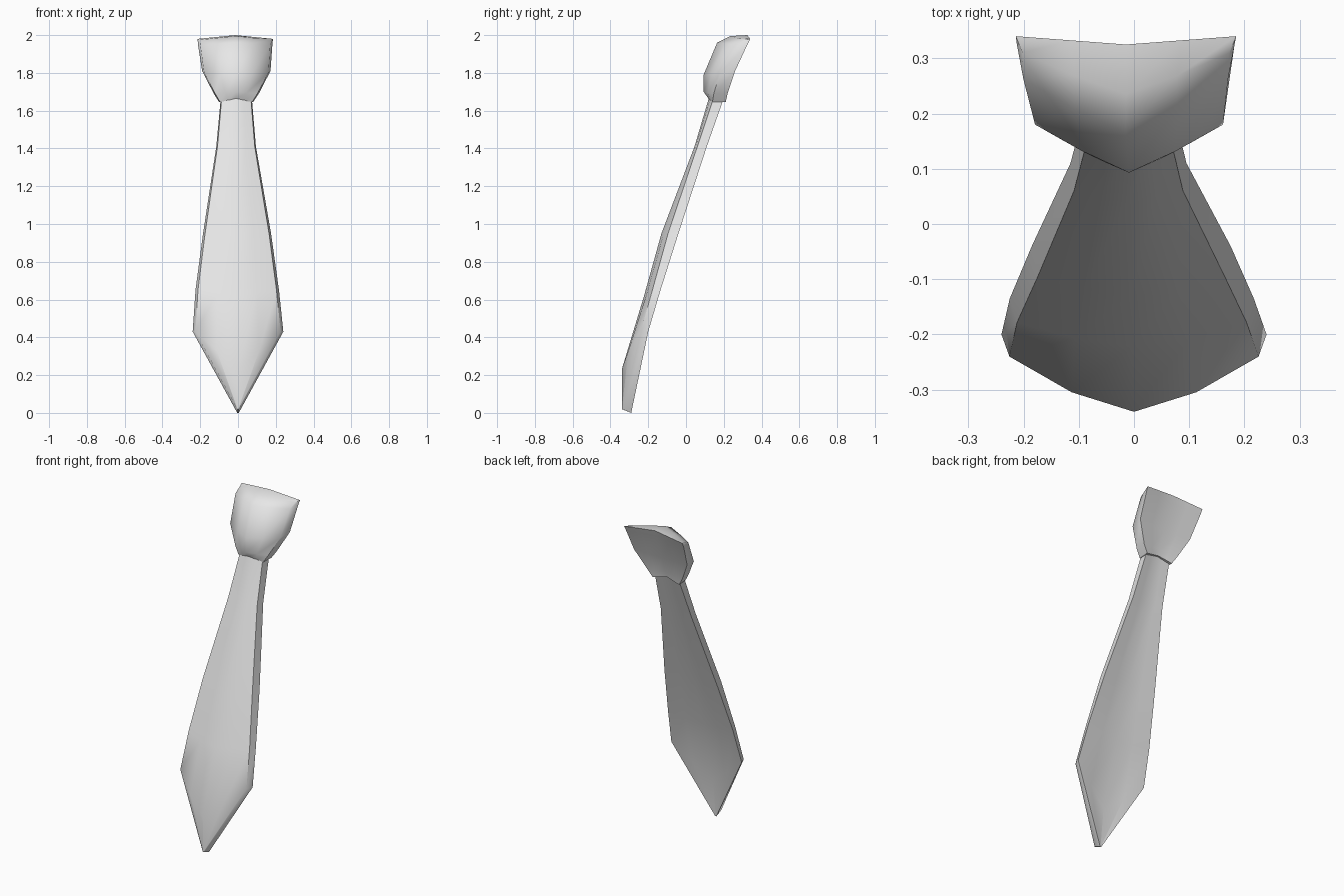
import bpy, bmesh, math

if "Cube" in bpy.data.objects:
    bpy.data.objects.remove(bpy.data.objects["Cube"])

fabric = bpy.data.materials.new("light_grey_fabric")
fabric.diffuse_color = (0.8, 0.8, 0.8, 1)
fabric.use_nodes = True
fabric.node_tree.nodes["Principled BSDF"].inputs["Base Color"].default_value = fabric.diffuse_color


def section(row, power):
    """One closed ring: curved front from left to right, then the back."""
    z_edge, z_mid, left, right, f_edge, f_mid, b_edge, b_mid, back_dz = row
    cx, half = (left + right) / 2, (right - left) / 2
    ring = []
    for f in (-1, -0.5, 0, 0.5, 1):
        w = 1 - abs(f) ** power
        ring.append((cx + half * f * 0.94, f_edge + (f_mid - f_edge) * w,
                     z_mid + (z_edge - z_mid) * abs(f)))
    for f in (1, 0.5, 0, -0.5, -1):
        w = 1 - abs(f)
        ring.append((cx + half * f, b_edge + (b_mid - b_edge) * w,
                     z_mid + (z_edge - z_mid) * abs(f) + back_dz))
    return ring


def loft(name, rows, power, angle):
    bm = bmesh.new()
    rings = [[bm.verts.new(p) for p in section(r, power)] for r in rows]
    n = len(rings[0])
    for a, b in zip(rings, rings[1:]):
        for i in range(n):
            j = (i + 1) % n
            bm.faces.new((a[i], a[j], b[j], b[i]))
    # close both ends with strips joining the front to the back
    for ring in (rings[0], rings[-1]):
        for i in range(4):
            bm.faces.new((ring[i], ring[i + 1], ring[8 - i], ring[9 - i]))
    bmesh.ops.recalc_face_normals(bm, faces=bm.faces)
    mesh = bpy.data.meshes.new(name)
    bm.to_mesh(mesh)
    bm.free()
    mesh.materials.append(fabric)
    obj = bpy.data.objects.new(name, mesh)
    bpy.context.collection.objects.link(obj)
    bpy.ops.object.select_all(action='DESELECT')
    obj.select_set(True)
    bpy.context.view_layer.objects.active = obj
    bpy.ops.object.shade_smooth_by_angle(angle=math.radians(angle))


# columns: z edge, z middle, left, right, front edge y, front middle y,
#          back edge y, back middle y, back z offset
# hanging blade, from the pointed tip up into the knot
loft("tie_blade", [
    (0.02, 0.02, -0.004, 0.004, -0.338, -0.34, -0.29, -0.29, -0.02),
    (0.43, 0.23, -0.24, 0.24, -0.24, -0.34, -0.20, -0.265, 0),
    (0.65, 0.62, -0.225, 0.217, -0.178, -0.222, -0.135, -0.16, 0),
    (0.95, 0.95, -0.185, 0.175, -0.095, -0.13, -0.04, -0.06, 0),
    (1.41, 1.41, -0.115, 0.095, 0.06, 0.045, 0.11, 0.10, 0),
    (1.68, 1.68, -0.09, 0.072, 0.15, 0.125, 0.205, 0.195, 0),
], 1.5, 50)

# knot, from its narrow neck to the rolled top edge
loft("tie_knot", [
    (1.645, 1.665, -0.10, 0.08, 0.14, 0.118, 0.21, 0.20, 0),
    (1.69, 1.70, -0.128, 0.11, 0.147, 0.093, 0.22, 0.21, 0),
    (1.80, 1.79, -0.19, 0.172, 0.18, 0.093, 0.26, 0.245, 0.01),
    (1.95, 1.96, -0.212, 0.182, 0.262, 0.165, 0.325, 0.31, 0),
    (1.975, 1.995, -0.214, 0.185, 0.31, 0.235, 0.34, 0.325, 0.005),
], 1.15, 60)
